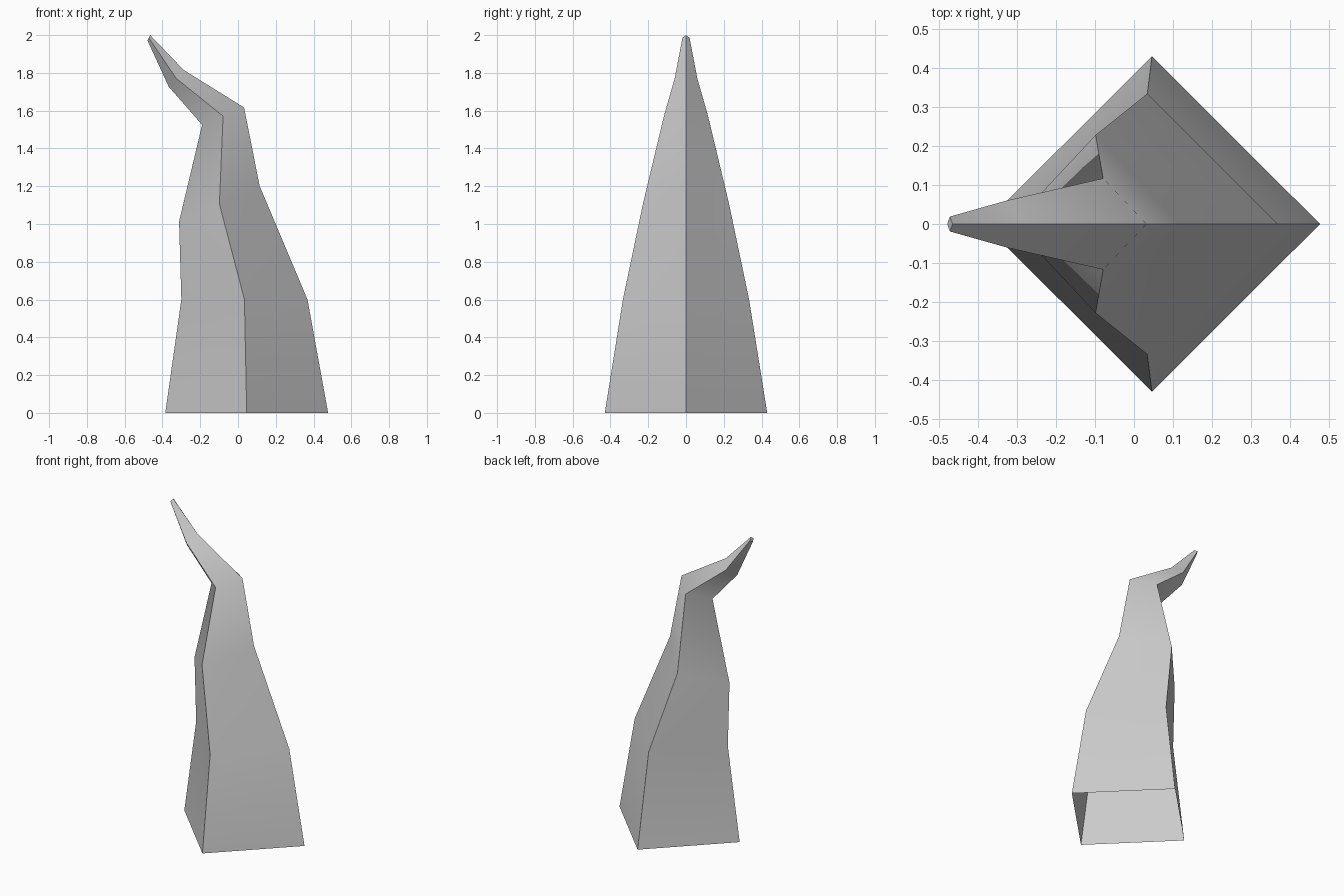
import bpy
import bmesh

if "Cube" in bpy.data.objects:
    bpy.data.objects.remove(bpy.data.objects["Cube"])

# Diamond cross-sections up the horn: left (x, z), right (x, z), half depth in y
SECTIONS = [
    ((-0.385, 0.0), (0.477, 0.0), 0.43),
    ((-0.30, 0.60), (0.368, 0.60), 0.334),
    ((-0.312, 1.013), (0.115, 1.20), 0.228),
    ((-0.19, 1.525), (0.032, 1.617), 0.117),
    ((-0.367, 1.727), (-0.287, 1.815), 0.06),
    ((-0.479, 1.971), (-0.465, 2.0), 0.019),
]

bm = bmesh.new()

# Rings of four corners
rings = []
for (lx, lz), (rx, rz), d in SECTIONS:
    mx, mz = (lx + rx) / 2, (lz + rz) / 2
    corners = [(lx, 0, lz), (mx, -d, mz), (rx, 0, rz), (mx, d, mz)]
    rings.append([bm.verts.new(c) for c in corners])

# Side walls, smooth along the length with sharp corner edges; base stays open
for low, high in zip(rings, rings[1:]):
    for i in range(4):
        j = (i + 1) % 4
        face = bm.faces.new((low[i], low[j], high[j], high[i]))
        face.smooth = True
    for i in range(4):
        bm.edges.get((low[i], high[i])).smooth = False

# Tip cap
bm.faces.new(rings[-1])
for i in range(4):
    bm.edges.get((rings[-1][i], rings[-1][(i + 1) % 4])).smooth = False

mesh = bpy.data.meshes.new("curved_horn")
bm.to_mesh(mesh)
bm.free()
horn = bpy.data.objects.new("curved_horn", mesh)
bpy.context.collection.objects.link(horn)
